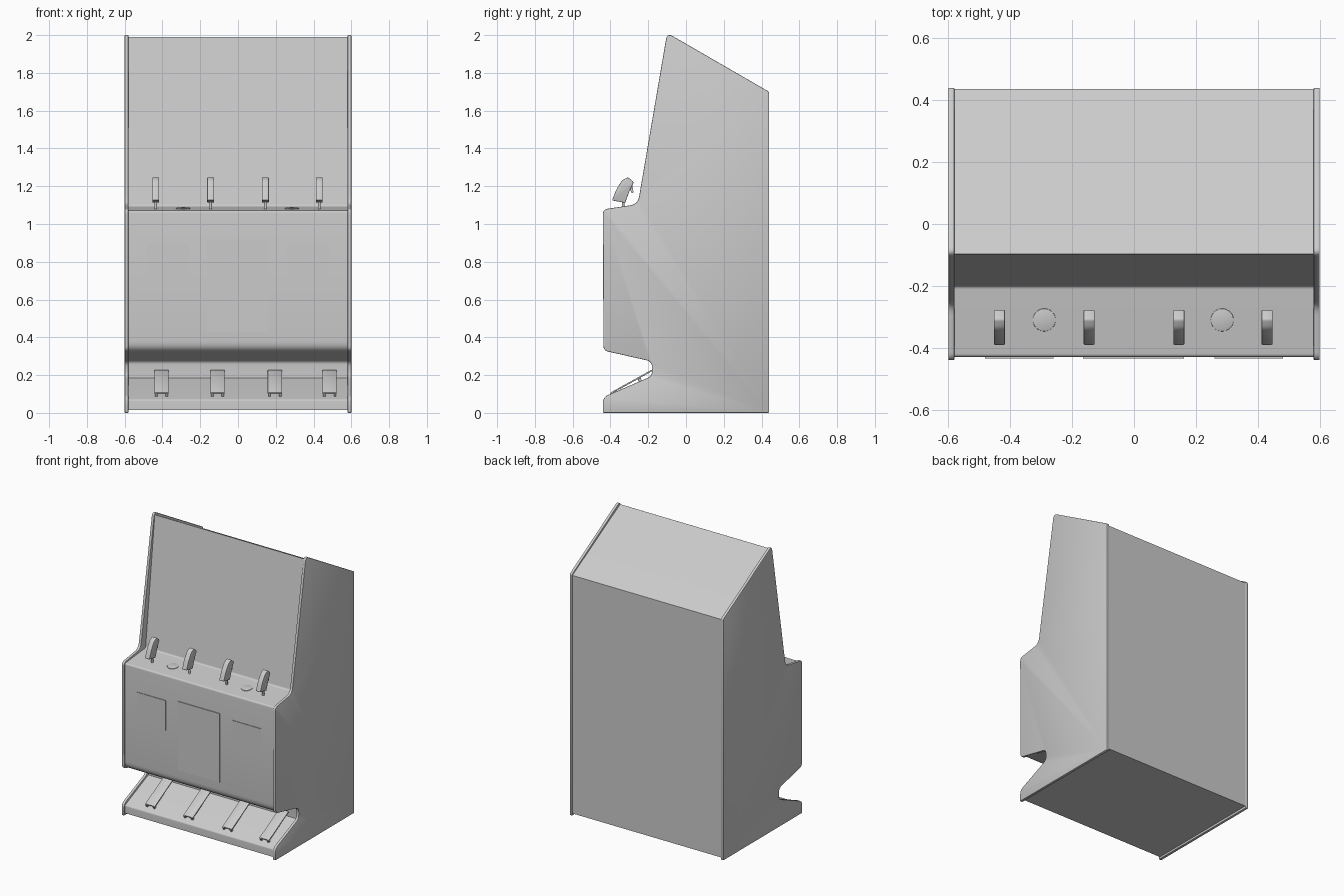
import bpy, bmesh, math
from mathutils import Vector

if "Cube" in bpy.data.objects:
    bpy.data.objects.remove(bpy.data.objects["Cube"])

grey = bpy.data.materials.new("plain grey")
grey.diffuse_color = (0.6, 0.6, 0.6, 1)
grey.use_nodes = True
grey.node_tree.nodes["Principled BSDF"].inputs["Base Color"].default_value = grey.diffuse_color


def finish(ob, bevel=0.0, segments=2):
    ob.data.materials.clear()
    ob.data.materials.append(grey)
    bpy.ops.object.select_all(action='DESELECT')
    ob.select_set(True)
    bpy.context.view_layer.objects.active = ob
    if bevel:
        m = ob.modifiers.new("bevel", 'BEVEL')
        m.width, m.segments = bevel, segments
        m.limit_method, m.angle_limit = 'ANGLE', math.radians(50)
        bpy.ops.object.modifier_apply(modifier=m.name)
    bpy.ops.object.shade_smooth_by_angle(angle=math.radians(35))
    return ob


def rounded(points, steps=5):
    """Round each (y, z, radius) corner of a closed outline."""
    out = []
    for i, (y, z, r) in enumerate(points):
        p = Vector((y, z))
        if r == 0:
            out.append(p)
            continue
        a = p + (Vector(points[i - 1][:2]) - p).normalized() * r
        b = p + (Vector(points[(i + 1) % len(points)][:2]) - p).normalized() * r
        for k in range(steps + 1):
            t = k / steps
            out.append(a * (1 - t) ** 2 + p * 2 * t * (1 - t) + b * t * t)
    return out


def extrude(name, points, x0, x1, bevel=0.0, segments=2):
    """Extrude a side outline across x."""
    bm = bmesh.new()
    face = bm.faces.new([bm.verts.new((x0, p.x, p.y)) for p in rounded(points)])
    res = bmesh.ops.extrude_face_region(bm, geom=[face])
    verts = [g for g in res['geom'] if isinstance(g, bmesh.types.BMVert)]
    bmesh.ops.translate(bm, verts=verts, vec=(x1 - x0, 0, 0))
    bmesh.ops.recalc_face_normals(bm, faces=bm.faces[:])
    me = bpy.data.meshes.new(name)
    bm.to_mesh(me)
    bm.free()
    ob = bpy.data.objects.new(name, me)
    bpy.context.collection.objects.link(ob)
    return finish(ob, bevel, segments)


def box(name, loc, size, rot_x=0.0, bevel=0.0):
    bpy.ops.mesh.primitive_cube_add(size=1, location=loc, rotation=(rot_x, 0, 0))
    ob = bpy.context.object
    ob.name = name
    ob.scale = size
    bpy.ops.object.transform_apply(location=False, rotation=False, scale=True)
    return finish(ob, bevel)


def cylinder(name, loc, radius, depth, rot=(0, 0, 0), sides=16, bevel=0.0):
    bpy.ops.mesh.primitive_cylinder_add(vertices=sides, radius=radius, depth=depth,
                                        location=loc, rotation=rot)
    ob = bpy.context.object
    ob.name = name
    return finish(ob, bevel)


# side panels with the cabinet outline
side = [(-0.44, 0.0, 0), (0.44, 0.0, 0), (0.44, 1.70, 0.008), (-0.10, 2.012, 0.035),
        (-0.255, 1.105, 0.04), (-0.44, 1.077, 0.025), (-0.437, 0.33, 0.025),
        (-0.18, 0.272, 0.03), (-0.18, 0.195, 0.025), (-0.44, 0.083, 0.03)]
for s, label in ((-1, "left"), (1, "right")):
    extrude(label + "_side_panel", side, s * 0.58, s * 0.60, bevel=0.004)

# cabinet body between the panels
body = [(-0.43, 0.015, 0), (0.436, 0.015, 0), (0.436, 1.692, 0), (-0.098, 1.992, 0.006),
        (-0.20, 1.092, 0.012), (-0.43, 1.07, 0.012), (-0.43, 0.33, 0.05),
        (-0.17, 0.275, 0.02), (-0.17, 0.185, 0), (-0.43, 0.07, 0.008)]
extrude("cabinet_body", body, -0.582, 0.582)

# coin door and two speaker plates on the front
box("coin_door", (-0.002, -0.431, 0.673), (0.326, 0.008, 0.484))
for s in (-1, 1):
    box("speaker_plate", (s * 0.371, -0.431, 0.788), (0.222, 0.006, 0.212))

# round cups in the control panel
tilt = math.atan2(0.022, 0.23)
for x in (-0.29, 0.285):
    cylinder("control_disc", (x, -0.31, 1.0815), 0.037, 0.008, (tilt, 0, 0), 32, 0.002)

# grip sticks
grip = [(-0.392, 1.125, 0.006), (-0.368, 1.185, 0.012), (-0.338, 1.232, 0.012),
        (-0.308, 1.248, 0.008), (-0.276, 1.222, 0.008), (-0.298, 1.178, 0.012),
        (-0.322, 1.112, 0.006)]
trigger = [(-0.305, 1.200, 0), (-0.284, 1.208, 0), (-0.278, 1.166, 0),
           (-0.288, 1.164, 0), (-0.296, 1.182, 0)]
for x in (-0.435, -0.145, 0.145, 0.43):
    extrude("stick_grip", grip, x - 0.018, x + 0.018, bevel=0.009, segments=2)
    extrude("stick_trigger", trigger, x - 0.006, x + 0.006)
    cylinder("stick_stem", (x, -0.333, 1.10), 0.007, 0.05, sides=12)

# foot pedals with hinge feet and push rods
angle = math.atan2(0.122, 0.22)
for x in (-0.405, -0.109, 0.195, 0.485):
    box("foot_pedal", (x, -0.29, 0.164), (0.075, 0.25, 0.008), angle, 0.002)
    for s in (-1, 1):
        box("pedal_hinge", (x + s * 0.028, -0.392, 0.096), (0.012, 0.014, 0.022), angle)
    cylinder("pedal_rod", (x, -0.243, 0.171), 0.008, 0.04, (angle, 0, 0), 12)
